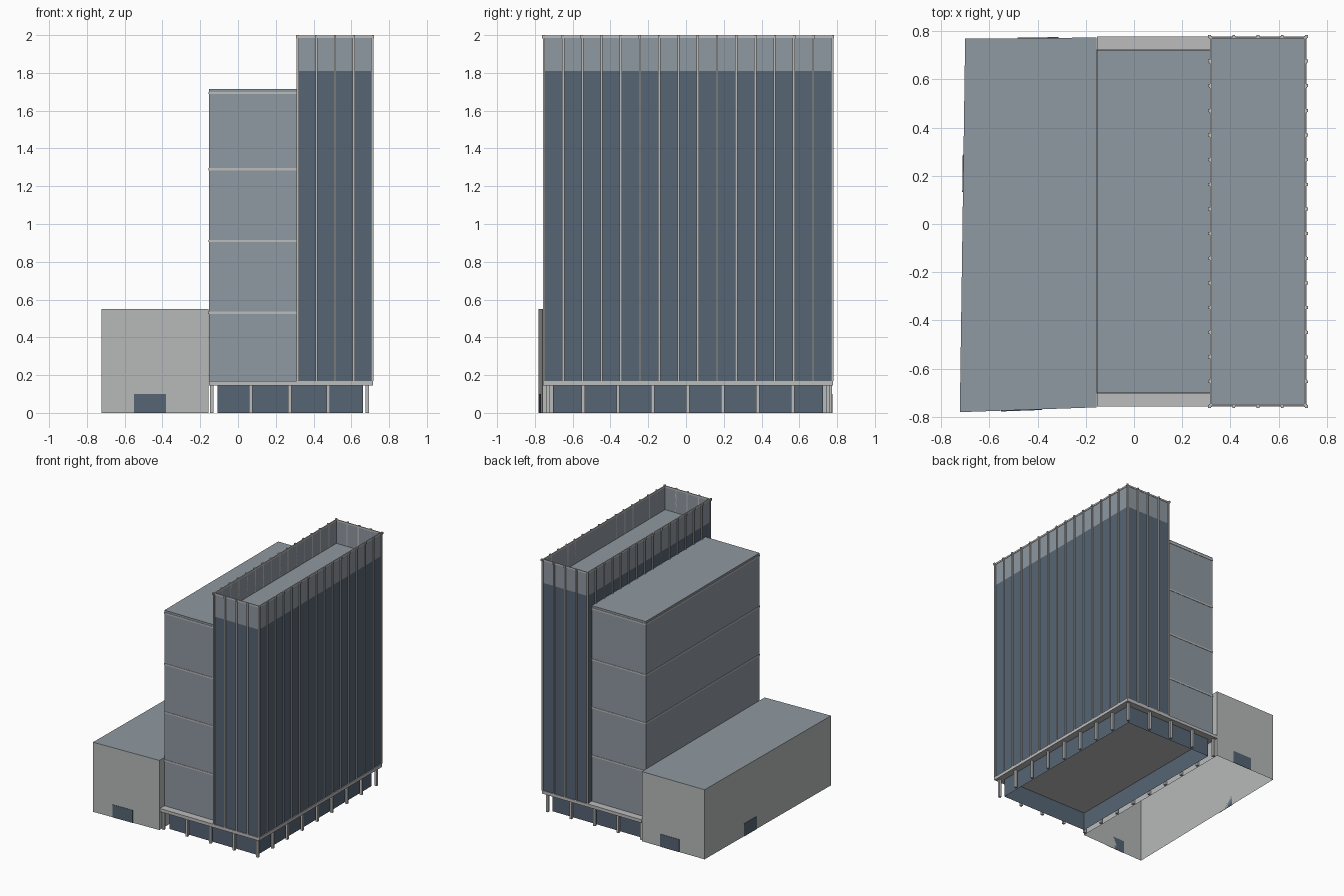
import bpy, bmesh
from mathutils import Vector

if "Cube" in bpy.data.objects:
    bpy.data.objects.remove(bpy.data.objects["Cube"], do_unlink=True)


def material(name, rgb):
    m = bpy.data.materials.new(name)
    m.use_nodes = True
    m.diffuse_color = (*rgb, 1)
    m.node_tree.nodes["Principled BSDF"].inputs["Base Color"].default_value = (*rgb, 1)
    return m


GLASS = material("dark blue glass", (0.093, 0.130, 0.174))
PANEL = material("slate panel", (0.275, 0.319, 0.356))
WALL = material("pale concrete", (0.474, 0.497, 0.485))
TRIM = material("light grey trim", (0.515, 0.503, 0.503))


def finish(name, bm, *mats):
    bmesh.ops.recalc_face_normals(bm, faces=bm.faces)
    mesh = bpy.data.meshes.new(name)
    bm.to_mesh(mesh)
    bm.free()
    for m in mats:
        mesh.materials.append(m)
    ob = bpy.data.objects.new(name, mesh)
    bpy.context.collection.objects.link(ob)
    return ob


def add_prism(bm, pts, z0, z1, cap_bottom=True, cap_top=True):
    lo = [bm.verts.new((x, y, z0)) for x, y in pts]
    hi = [bm.verts.new((x, y, z1)) for x, y in pts]
    n = len(pts)
    for i in range(n):
        j = (i + 1) % n
        bm.faces.new((lo[i], lo[j], hi[j], hi[i]))
    if cap_bottom:
        bm.faces.new(lo[::-1])
    if cap_top:
        bm.faces.new(hi)


def rect(x0, x1, y0, y1):
    return [(x0, y0), (x1, y0), (x1, y1), (x0, y1)]


def square(x, y, r):
    return rect(x - r, x + r, y - r, y + r)


def box(name, bounds, z0, z1, *mats, **caps):
    bm = bmesh.new()
    add_prism(bm, rect(*bounds), z0, z1, **caps)
    return finish(name, bm, *mats)


def frame(name, bounds, width, z0, z1, mat):
    """Rectangular ring whose outer edge follows the bounds."""
    x0, x1, y0, y1 = bounds
    bm = bmesh.new()
    for x in (x0, x1 - width):
        add_prism(bm, rect(x, x + width, y0, y1), z0, z1)
    for y in (y0, y1 - width):
        add_prism(bm, rect(x0 + width, x1 - width, y, y + width), z0, z1)
    return finish(name, bm, mat)


def grow(b, d):
    return (b[0] - d, b[1] + d, b[2] - d, b[3] + d)


def perimeter(b, nx, ny):
    """Evenly spaced points around a rectangle, nx by ny bays."""
    x0, x1, y0, y1 = b
    pts = [(x0 + (x1 - x0) * i / nx, y) for i in range(nx + 1) for y in (y0, y1)]
    return pts + [(x, y0 + (y1 - y0) * j / ny) for j in range(1, ny) for x in (x0, x1)]


# Tower: glass core with a slate deck, and a thin slate parapet above
TOWER = (0.319, 0.709, -0.75, 0.772)
core = box("tower_glass", TOWER, 0.17, 1.81, GLASS, PANEL)
for p in core.data.polygons:
    p.material_index = 1 if p.normal.z > 0.5 else 0
frame("tower_parapet", TOWER, 0.004, 1.81, 1.985, PANEL)
frame("tower_rail", grow(TOWER, 0.003), 0.007, 1.985, 1.998, TRIM)

# Vertical fins around the tower
bm = bmesh.new()
for x, y in perimeter(grow(TOWER, 0.002), 4, 15):
    add_prism(bm, square(x, y, 0.006), 0.17, 1.995)
finish("tower_fins", bm, TRIM)
bm = bmesh.new()
for x, y in perimeter(grow(TOWER, 0.006), 4, 15):
    add_prism(bm, square(x, y, 0.006), 1.983, 2.0)
finish("fin_caps", bm, TRIM)

# Middle block with floor bands
BLOCK = (-0.153, 0.319, -0.70, 0.721)
box("middle_block", BLOCK, 0.17, 1.715, PANEL)
bm = bmesh.new()
for z in (0.53, 0.91, 1.29, 1.693):
    add_prism(bm, rect(*grow(BLOCK, 0.003)), z - 0.006, z + 0.006)
finish("floor_bands", bm, TRIM)

# Raised slab, recessed glass lobby and columns
box("raised_slab", (-0.153, 0.716, -0.757, 0.777), 0.145, 0.17, TRIM)
box("lobby_glass", (-0.108, 0.662, -0.703, 0.724), 0.0, 0.146, GLASS,
    cap_bottom=False, cap_top=False)
bm = bmesh.new()
for x, y in perimeter((-0.138, 0.684, -0.73, 0.75), 4, 8):
    add_prism(bm, square(x, y, 0.009), 0.0, 0.147)
finish("columns", bm, TRIM)

# Low annex: slightly skewed plan, hollow underneath, slate roof
PLAN = [(-0.722, -0.78), (-0.155, -0.76), (-0.155, 0.773), (-0.70, 0.768)]
bm = bmesh.new()
add_prism(bm, PLAN, 0.0, 0.55, cap_bottom=False)
annex = finish("annex", bm, WALL, PANEL)
for p in annex.data.polygons:
    p.material_index = 1 if abs(p.normal.z) > 0.5 else 0

# Annex doors as thin plates: wall corner indices and extent along the wall
for name, a, b, t0, t1 in (("front_door", 0, 1, 0.30, 0.60),
                           ("back_door", 2, 3, 0.29, 0.60),
                           ("left_door", 3, 0, 0.31, 0.41)):
    p, q = Vector(PLAN[a]), Vector(PLAN[b])
    d = (q - p).normalized()
    out = Vector((d.y, -d.x)) * 0.003
    s, e = p.lerp(q, t0), p.lerp(q, t1)
    bm = bmesh.new()
    add_prism(bm, [s, e, e + out, s + out], 0.0, 0.1)
    finish("annex_" + name, bm, GLASS)
